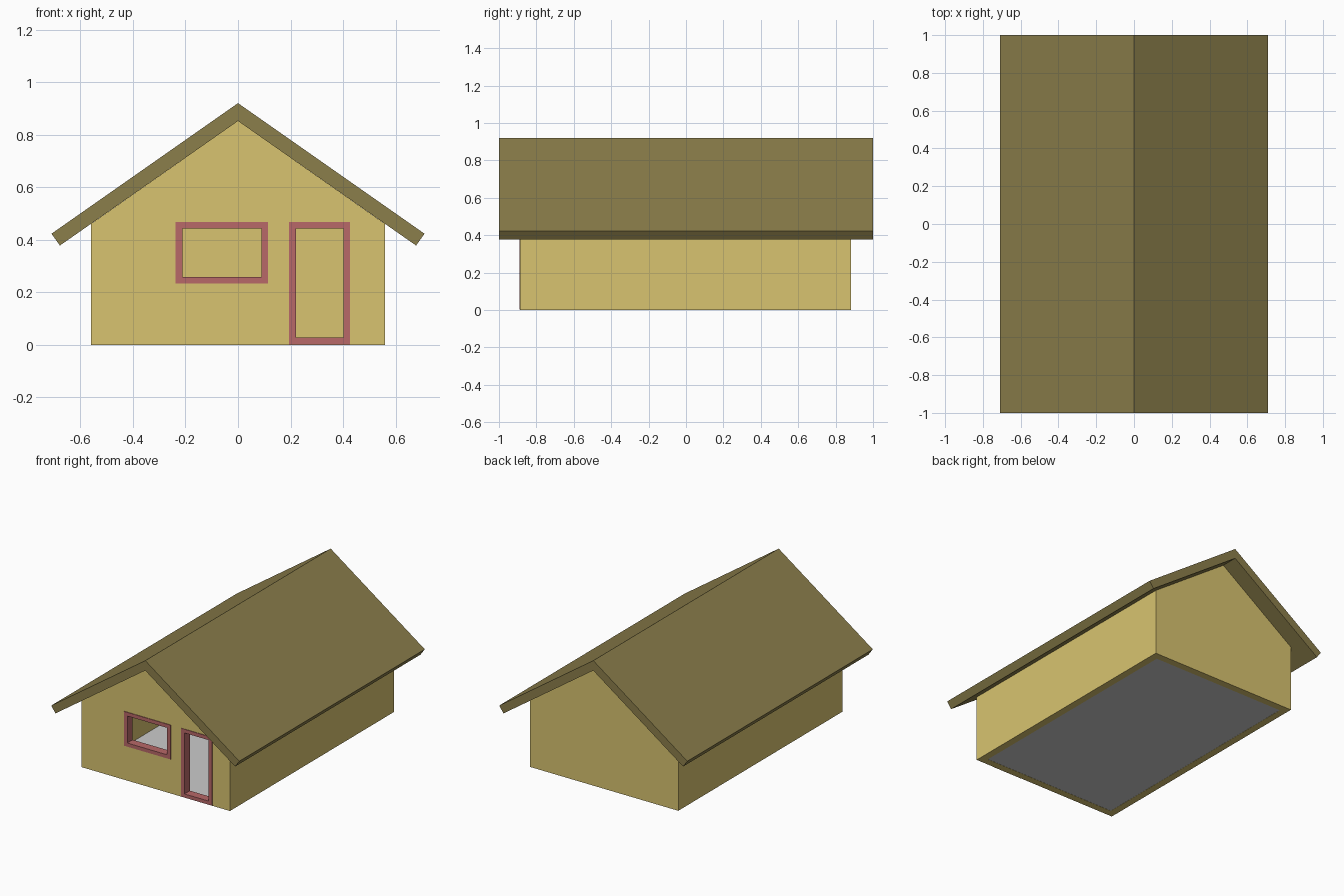
import bpy, bmesh

if "Cube" in bpy.data.objects:
    bpy.data.objects.remove(bpy.data.objects["Cube"])

WALL_X, FRONT, BACK = 0.56, -0.887, 0.883
THICK = 0.05
SLOPE = 0.70


def material(name, rgb):
    m = bpy.data.materials.new(name)
    m.diffuse_color = (*rgb, 1)
    m.use_nodes = True
    m.node_tree.nodes["Principled BSDF"].inputs["Base Color"].default_value = m.diffuse_color
    return m


YELLOW = material("yellow_wall", (0.69, 0.55, 0.16))
OLIVE = material("olive_roof", (0.26, 0.21, 0.07))
RED = material("red_frame", (0.48, 0.14, 0.14))


def prism(name, profile, y0, y1, mat=None):
    """Extrude an x-z profile along y."""
    bm = bmesh.new()
    face = bm.faces.new([bm.verts.new((x, y0, z)) for x, z in profile])
    ext = bmesh.ops.extrude_face_region(bm, geom=[face], use_keep_orig=True)
    moved = [v for v in ext["geom"] if isinstance(v, bmesh.types.BMVert)]
    bmesh.ops.translate(bm, verts=moved, vec=(0, y1 - y0, 0))
    bmesh.ops.recalc_face_normals(bm, faces=bm.faces)
    me = bpy.data.meshes.new(name)
    bm.to_mesh(me)
    bm.free()
    ob = bpy.data.objects.new(name, me)
    bpy.context.collection.objects.link(ob)
    if mat:
        me.materials.append(mat)
    return ob


def rect(x0, x1, z0, z1):
    return [(x0, z0), (x1, z0), (x1, z1), (x0, z1)]


def cut(target, profile, y0, y1):
    """Boolean a prism out of the target, then drop the cutter."""
    cutter = prism("cutter", profile, y0, y1)
    cutter.hide_render = True
    mod = target.modifiers.new("cut", 'BOOLEAN')
    mod.operation = 'DIFFERENCE'
    mod.solver = 'EXACT'
    mod.object = cutter
    bpy.context.view_layer.objects.active = target
    bpy.ops.object.modifier_apply(modifier=mod.name)
    bpy.data.objects.remove(cutter)


# Roof: two sloping slabs meeting at the ridge
prism("roof", [(0, 0.92), (0.71, 0.423), (0.678, 0.378), (0, 0.852),
               (-0.678, 0.378), (-0.71, 0.423)], -1, 1, OLIVE)

# Gabled walls, hollow inside and open to the roof
eave = 0.852 - WALL_X * SLOPE
walls = prism("walls", [(-WALL_X, 0), (WALL_X, 0), (WALL_X, eave),
                        (0, 0.852), (-WALL_X, eave)], FRONT, BACK, YELLOW)
inner = WALL_X - THICK
cut(walls, rect(-inner, inner, -0.2, 1.5), FRONT + THICK, BACK - THICK)

# Floor
prism("floor", rect(-inner, inner, 0.001, 0.004), FRONT + THICK, BACK - THICK)

# Window and door: opening in the front wall plus a red frame
RIM = 0.025
for name, (x0, x1, z0, z1) in {"window_frame": (-0.237, 0.114, 0.234, 0.468),
                               "door_frame": (0.195, 0.427, 0.002, 0.468)}.items():
    cut(walls, rect(x0 + 0.005, x1 - 0.005, z0 + 0.005, z1 - 0.005),
        FRONT - 0.1, FRONT + THICK + 0.02)
    frame = prism(name, rect(x0, x1, z0, z1), FRONT - 0.004, FRONT + THICK + 0.004, RED)
    cut(frame, rect(x0 + RIM, x1 - RIM, z0 + RIM, z1 - RIM), FRONT - 0.1, FRONT + 0.2)
